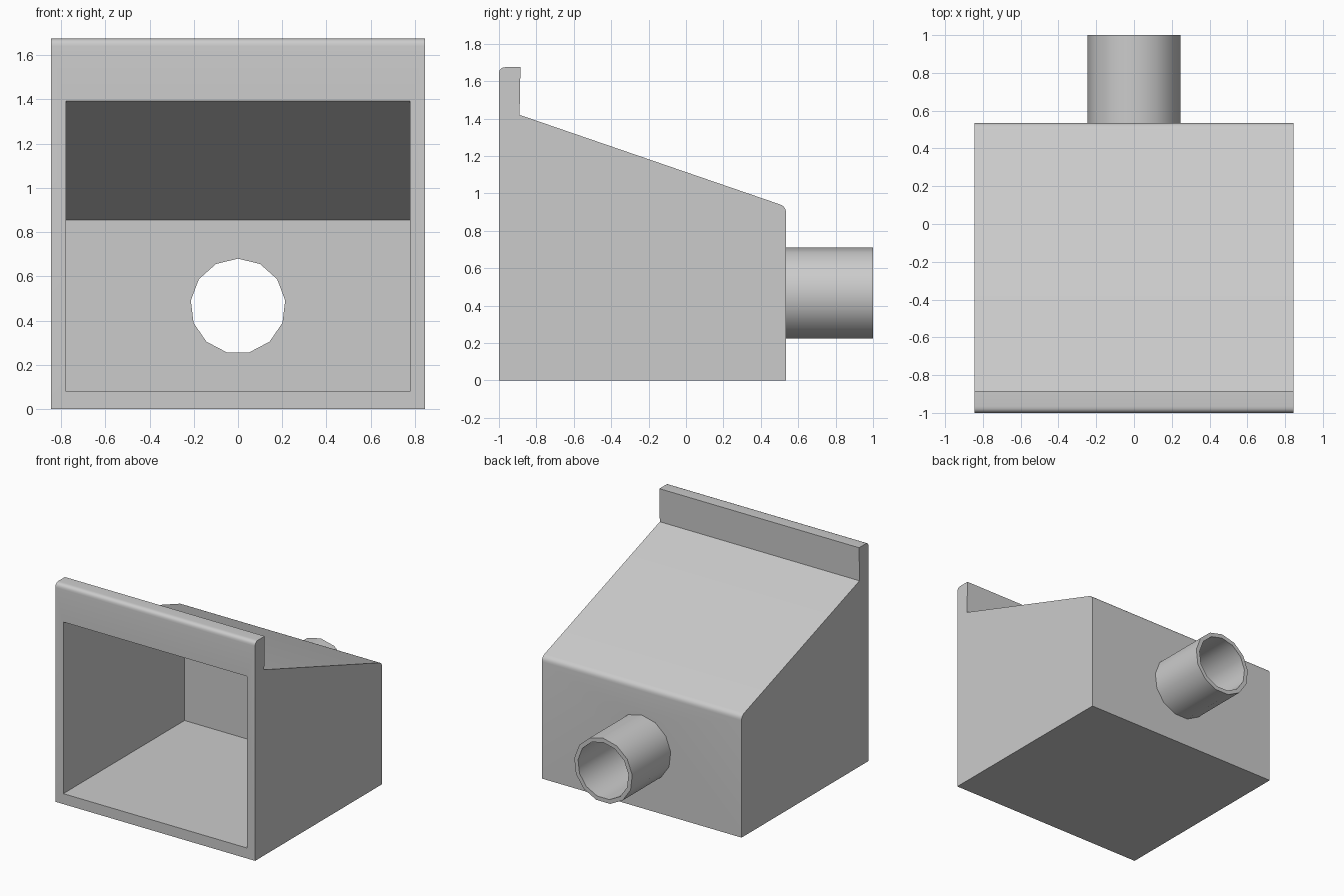
import bpy, bmesh, math
from mathutils import Vector, Matrix

cube = bpy.data.objects.get("Cube")
if cube:
    bpy.data.objects.remove(cube, do_unlink=True)

grey = bpy.data.materials.new("plain grey")
grey.use_nodes = True
colour = (0.6, 0.6, 0.6, 1)
grey.diffuse_color = colour
grey.node_tree.nodes["Principled BSDF"].inputs["Base Color"].default_value = colour


def rounded(before, corner, after, radius, steps=5):
    """Points of a rounded corner between two neighbouring profile points."""
    c = Vector(corner)
    a = c + (Vector(before) - c).normalized() * radius
    b = c + (Vector(after) - c).normalized() * radius
    points = []
    for i in range(steps + 1):
        t = i / steps
        points.append(tuple(a * (1 - t) ** 2 + c * 2 * t * (1 - t) + b * t * t))
    return points


def make_object(name, bm):
    bmesh.ops.recalc_face_normals(bm, faces=bm.faces)
    mesh = bpy.data.meshes.new(name)
    bm.to_mesh(mesh)
    bm.free()
    mesh.materials.append(grey)
    obj = bpy.data.objects.new(name, mesh)
    bpy.context.collection.objects.link(obj)
    return obj


def side_extrusion(name, profile, half_width):
    """Extrude a (y, z) profile across x."""
    bm = bmesh.new()
    face = bm.faces.new([bm.verts.new((-half_width, y, z)) for y, z in profile])
    new = bmesh.ops.extrude_face_region(bm, geom=[face])["geom"]
    verts = [v for v in new if isinstance(v, bmesh.types.BMVert)]
    bmesh.ops.translate(bm, verts=verts, vec=(2 * half_width, 0, 0))
    return make_object(name, bm)


def pipe_solid(name, radius, y0, y1):
    """Thirteen-sided cylinder along y with one corner pointing up."""
    sides = 13
    bm = bmesh.new()
    ring = []
    for i in range(sides):
        a = math.tau * i / sides
        ring.append(bm.verts.new((radius * math.sin(a), y0, 0.465 + radius * math.cos(a))))
    new = bmesh.ops.extrude_face_region(bm, geom=[bm.faces.new(ring)])["geom"]
    verts = [v for v in new if isinstance(v, bmesh.types.BMVert)]
    bmesh.ops.translate(bm, verts=verts, vec=(0, y1 - y0, 0))
    return make_object(name, bm)


def combine(target, tool, operation):
    """Apply a boolean and remove the tool object."""
    mod = target.modifiers.new(operation.lower(), 'BOOLEAN')
    mod.operation = operation
    mod.solver = 'EXACT'
    mod.object = tool
    bpy.context.view_layer.update()
    graph = bpy.context.evaluated_depsgraph_get()
    mesh = bpy.data.meshes.new_from_object(target.evaluated_get(graph))
    target.modifiers.clear()
    target.data = mesh
    bpy.data.objects.remove(tool, do_unlink=True)


# Housing: sloped roof, raised front flange, rounded flange and back edges
flange_foot, flange_top, flange_front = (-0.89, 1.42), (-0.885, 1.675), (-1, 1.675)
front_foot, back_foot, back_top = (-1, 0), (0.535, 0), (0.535, 0.93)
profile = [front_foot, back_foot]
profile += rounded(back_foot, back_top, flange_foot, 0.035)
profile += [flange_foot, flange_top]
profile += rounded(flange_top, flange_front, front_foot, 0.035)
housing = side_extrusion("hollow_housing", profile, 0.845)

# Outlet pipe joined to the back wall
combine(housing, pipe_solid("outlet_pipe", 0.247, 0.5, 1.0), 'UNION')

# Open front cavity with a sloping ceiling
slope = (0.855 - 1.393) / 1.465
cavity = [(-1.1, 0.08), (0.465, 0.08), (0.465, 0.855), (-1.1, 1.393 - 0.1 * slope)]
combine(housing, side_extrusion("cavity_cutter", cavity, 0.778), 'DIFFERENCE')

# Bore through the pipe and back wall
combine(housing, pipe_solid("bore_cutter", 0.215, 0.3, 1.1), 'DIFFERENCE')

# Smooth curved surfaces, keep hard edges
bpy.ops.object.select_all(action='DESELECT')
housing.select_set(True)
bpy.context.view_layer.objects.active = housing
bpy.ops.object.shade_smooth_by_angle(angle=math.radians(30))
